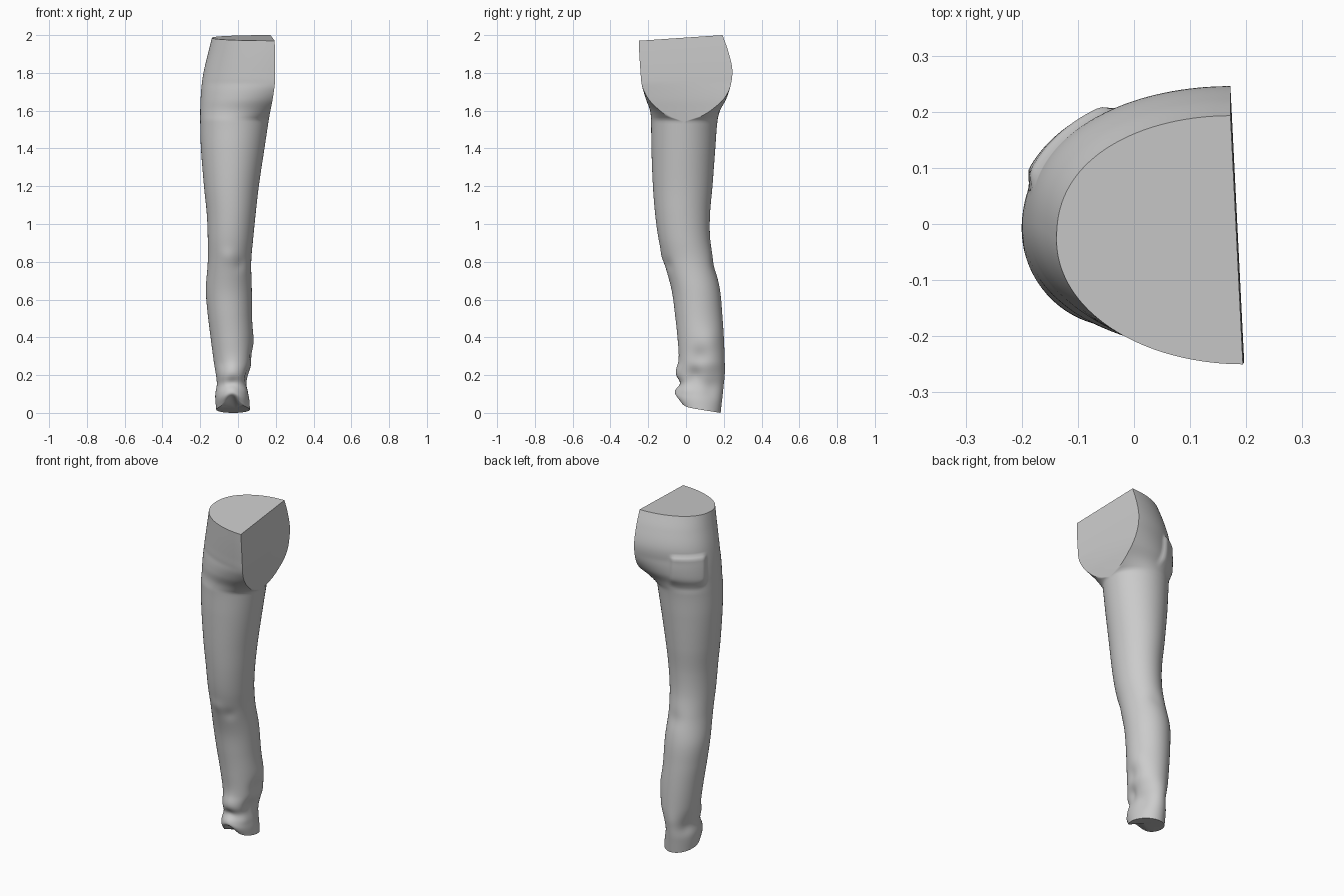
import bpy, bmesh, math
from mathutils import Vector

if "Cube" in bpy.data.objects:
    bpy.data.objects.remove(bpy.data.objects["Cube"])

# Silhouette keys up the leg: height, left x, right x, front y, back y
KEYS = [
    (0.00, -.115, .063, -.035, .183), (0.06, -.120, .060, -.058, .190),
    (0.10, -.120, .054, -.056, .195), (0.15, -.113, .047, -.042, .200),
    (0.20, -.117, .057, -.053, .205), (0.27, -.128, .077, -.038, .205),
    (0.40, -.145, .078, -.045, .200), (0.52, -.160, .074, -.058, .192),
    (0.65, -.170, .073, -.076, .180), (0.80, -.160, .070, -.116, .148),
    (0.92, -.160, .080, -.145, .128), (1.05, -.165, .093, -.163, .127),
    (1.20, -.180, .110, -.175, .140), (1.40, -.196, .140, -.183, .155),
    (1.54, -.200, .161, -.185, .166), (1.60, -.200, .170, -.190, .180),
    (1.66, -.198, .178, -.212, .212), (1.74, -.192, .183, -.234, .238),
    (1.82, -.180, .184, -.241, .245), (1.92, -.157, .184, -.247, .222),
    (2.00, -.138, .183, -.250, .193),
]
# Cloth folds: x, y, z, radius, height
FOLDS = [
    (.06, .04, .20, .045, -.016), (.07, .07, .30, .05, -.014), (.05, .00, .13, .04, .008),
    (.07, .12, .38, .06, .007), (-.03, -.05, .16, .035, -.012), (-.03, -.05, .24, .04, .006),
    (.02, -.11, .78, .035, -.007), (-.05, -.12, .83, .04, .006), (-.03, .15, .78, .05, -.006),
    (-.11, .15, .15, .05, -.010), (.05, .14, .12, .05, -.008),
]
ROWS, AROUND, CHORD = 170, 88, 16


def clamp(v):
    return max(0.0, min(1.0, v))


def slope(i, c):
    a, b = KEYS[max(i - 1, 0)], KEYS[min(i + 1, len(KEYS) - 1)]
    return (b[c] - a[c]) / (b[0] - a[0])


def sample(z):
    """Smooth interpolation between the silhouette keys."""
    i = max(k for k in range(len(KEYS) - 1) if KEYS[k][0] <= z)
    h = KEYS[i + 1][0] - KEYS[i][0]
    t = (z - KEYS[i][0]) / h
    a, b = 2*t**3 - 3*t*t + 1, t**3 - 2*t*t + t
    return [a*KEYS[i][c] + b*h*slope(i, c) + (1 - a)*KEYS[i + 1][c]
            + (t**3 - t*t)*h*slope(i + 1, c) for c in range(1, 5)]


def soft(v, lo, hi, w):
    """Soft-edged mask that is 1 between lo and hi."""
    return clamp((v - lo) / w) * clamp((hi - v) / w)


def section(z):
    xl, xr, yf, yb = sample(z)
    mid, half = (yf + yb) / 2, (yb - yf) / 2
    # The inner side opens into a flat seam face above the crotch
    t = clamp((z - 1.55) / .2)
    a0 = math.asin(math.sqrt(1 - (1 - t)**2.5))
    flat = []
    for i in range(AROUND + 1):
        a = a0 + (2*math.pi - 2*a0) * i / AROUND
        s = math.sin(a)
        if s > 0:
            s **= 1 - .15*t
        flat.append((xl + (xr - xl)*(1 + math.cos(a))/(1 + math.cos(a0)), mid + half*s))
    first, last = flat[0], flat[-1]
    for i in range(1, CHORD):
        f = i / CHORD
        flat.append((xr, last[1] + (first[1] - last[1])*f))
    pts = []
    for n, (x, y) in enumerate(flat):
        out = Vector((x - (xl + xr)/2, y - mid, 0)).normalized()
        push = sum(h*math.exp(-((x-fx)**2 + (y-fy)**2 + (z-fz)**2)/r**2)
                   for fx, fy, fz, r, h in FOLDS)
        # Raised back pocket
        if n < AROUND and y > x and y > 0:
            u = (-x - y) / math.sqrt(2)
            low = 1.58 + 4*max(0, abs(u + .02) - .04)**2
            push += .014 * soft(u, -.125, .085, .025) * clamp((z - low)/.05) * clamp((1.785 - z)/.013)
        # Waist and hem slope, and the arch in the front of the hem
        back = clamp((yb - y) / (yb - yf))
        hem = clamp(1 - z/.2)**2
        dz = -.03*back*clamp((z - 1.7)/.3) + .035*back*hem
        dz += .05*hem*math.exp(-((x + .03)/.045)**2) * clamp((.08 - y)/.08)
        x -= .05*(y - mid)*t*clamp((x - xl)/(xr - xl))
        pts.append(Vector((x, y, z + dz)) + out*push)
    return pts


# Trouser leg: lofted rings, closed at the waist and the hem
bm = bmesh.new()
rings = [[bm.verts.new(p) for p in section(2*r/ROWS)] for r in range(ROWS + 1)]
for lo, hi in zip(rings, rings[1:]):
    for i in range(len(lo)):
        j = (i + 1) % len(lo)
        bm.faces.new((lo[i], lo[j], hi[j], hi[i]))
for ring in (rings[0], rings[-1]):
    centre = bm.verts.new(sum((v.co for v in ring), Vector()) / len(ring))
    for i in range(len(ring)):
        bm.faces.new((ring[i], ring[(i + 1) % len(ring)], centre))
bmesh.ops.remove_doubles(bm, verts=bm.verts, dist=.0002)
bmesh.ops.recalc_face_normals(bm, faces=bm.faces)
mesh = bpy.data.meshes.new("trouser_leg")
bm.to_mesh(mesh)
bm.free()
leg = bpy.data.objects.new("trouser_leg", mesh)
bpy.context.collection.objects.link(leg)
bpy.context.view_layer.objects.active = leg
leg.select_set(True)
bpy.ops.object.shade_smooth_by_angle(angle=math.radians(50))
